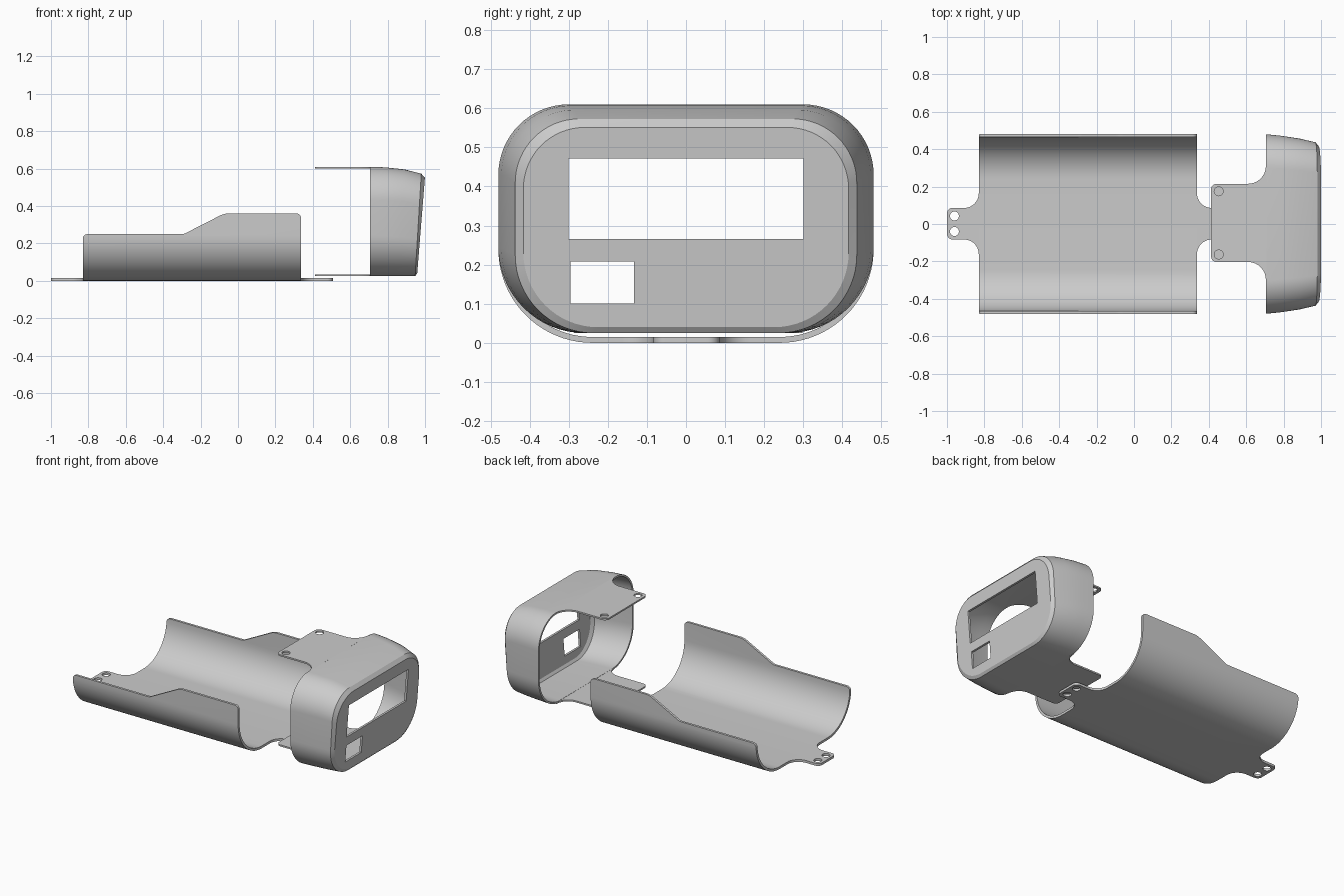
import bpy, bmesh, math
from mathutils import Vector

if "Cube" in bpy.data.objects:
    bpy.data.objects.remove(bpy.data.objects["Cube"])


def fillet(corners, n=10):
    """Turn (a, b, radius) corners into a rounded 2D outline."""
    out = []
    for i, (a, b, r) in enumerate(corners):
        p = Vector((a, b))
        if r == 0:
            out.append(p)
            continue
        u = (Vector(corners[i - 1][:2]) - p).normalized()
        v = (Vector(corners[(i + 1) % len(corners)][:2]) - p).normalized()
        th = u.angle(v)
        c = p + (u + v).normalized() * r / math.sin(th / 2)
        s, e = p + u * r / math.tan(th / 2) - c, p + v * r / math.tan(th / 2) - c
        phi = math.pi - th
        for k in range(n + 1):
            t = k / n
            out.append(c + (s * math.sin((1 - t) * phi) + e * math.sin(t * phi)) / math.sin(phi))
    return out


def loft(name, rings):
    """Capped solid through matching rings of 3D points."""
    bm = bmesh.new()
    vr = [[bm.verts.new(p) for p in ring] for ring in rings]
    n = len(vr[0])
    for r0, r1 in zip(vr, vr[1:]):
        for i in range(n):
            j = (i + 1) % n
            bm.faces.new((r0[i], r0[j], r1[j], r1[i]))
    bm.faces.new(vr[0])
    bm.faces.new(vr[-1])
    bmesh.ops.recalc_face_normals(bm, faces=bm.faces[:])
    me = bpy.data.meshes.new(name)
    bm.to_mesh(me)
    bm.free()
    ob = bpy.data.objects.new(name, me)
    bpy.context.collection.objects.link(ob)
    return ob


def select(ob):
    bpy.ops.object.select_all(action='DESELECT')
    ob.select_set(True)
    bpy.context.view_layer.objects.active = ob


def boolean(ob, cutter, op='DIFFERENCE'):
    select(ob)
    m = ob.modifiers.new("cut", 'BOOLEAN')
    m.object, m.operation, m.solver = cutter, op, 'EXACT'
    bpy.ops.object.modifier_apply(modifier=m.name)
    bpy.data.objects.remove(cutter)


def smooth(ob):
    select(ob)
    bpy.ops.object.shade_smooth_by_angle(angle=math.radians(25))


def box(name, x, y, z):
    return loft(name, [[(px, y[0], z[0]), (px, y[1], z[0]), (px, y[1], z[1]), (px, y[0], z[1])] for px in x])


def tab(name, root, tip, y0, y1, z0, z1, flare, holes):
    """Flat screw tab with flared root, rounded tip and holes."""
    d = math.copysign(0.004, tip - root)
    f = flare + 0.003
    outline = fillet([(root - d, y0 - f, 0), (root, y0 - f, 0), (root, y0, flare), (tip, y0, .03),
                      (tip, y1, .03), (root, y1, flare), (root, y1 + f, 0), (root - d, y1 + f, 0)])
    cu = bpy.data.curves.new(name, 'CURVE')
    cu.dimensions, cu.fill_mode, cu.extrude = '2D', 'BOTH', (z1 - z0) / 2
    loops = [outline]
    for hx, hy in holes:
        loops.append([(hx + .024 * math.cos(k * math.tau / 32), hy + .024 * math.sin(k * math.tau / 32))
                      for k in range(32)])
    for pts in loops:
        sp = cu.splines.new('POLY')
        sp.points.add(len(pts) - 1)
        for q, p in zip(sp.points, pts):
            q.co = (p[0], p[1], 0, 1)
        sp.use_cyclic_u = True
    ob = bpy.data.objects.new(name, cu)
    bpy.context.collection.objects.link(ob)
    ob.location.z = (z0 + z1) / 2
    select(ob)
    bpy.ops.object.convert(target='MESH')
    smooth(bpy.context.object)


# Tray: U-shaped channel trimmed to the stepped side profile
W, T, R = .48, .015, .24
section = fillet([(-W, .45, 0), (-W, 0, R), (W, 0, R), (W, .45, 0), (W - T, .45, 0),
                  (W - T, T, R - T), (-W + T, T, R - T), (-W + T, .45, 0)], 20)
tray = loft("tray", [[(x, p.x, p.y) for p in section] for x in (-.83, .337)])
side = fillet([(-.83, -.1, 0), (.337, -.1, 0), (.337, .36, .025), (-.075, .36, .1),
               (-.29, .25, .05), (-.83, .25, .025)])
boolean(tray, loft("side_trim", [[(p.x, y, p.y) for p in side] for y in (-.6, .6)]), 'INTERSECT')
smooth(tray)

# Tray screw tabs at both ends
for name, root, tip, hx in (("tray_rear_tab", -.83, -1, -.96), ("tray_front_tab", .337, .507, .467)):
    tab(name, root, tip, -.083, .086, 0, T, .078, [(hx, -.04), (hx, .043)])

# Housing: lofted hood with tilted front; (x bottom, x top, half width, bottom, top)
SECTIONS = [(.705, .705, .48, .025, .61), (.78, .785, .472, .025, .607), (.87, .89, .457, .025, .596),
            (.947, .982, .437, .025, .573), (.957, 1.004, .416, .04, .551)]


def hood_ring(s, t=0, dx=0):
    xb, xt, w, z0, z1 = s
    k = w / .48
    w, z0, z1 = w - t, z0 + t, z1 - t
    rt, rb = .18 * k - t, .22 * k - t
    pts = fillet([(-w, z0, rb), (w, z0, rb), (w, z1, rt), (-w, z1, rt)], 16)
    return [(xb + (xt - xb) * (p.y - .025) / .585 + dx, p.x, p.y) for p in pts]


housing = loft("housing", [hood_ring(s) for s in SECTIONS])
boolean(housing, loft("hollow", [hood_ring(s, .011, -.014) for s in SECTIONS]))

# Display window and small port in the front
boolean(housing, box("window_cut", (.9, 1.1), (-.3, .3), (.265, .472)))
boolean(housing, box("port_cut", (.9, 1.1), (-.295, -.133), (.1, .208)))
smooth(housing)

# Housing mounting tabs, top and bottom
tab("housing_top_tab", .705, .412, -.203, .215, .6, .61, .095, [(.453, .175), (.453, -.163)])
tab("housing_bottom_tab", .705, .412, -.203, .215, .025, .035, .08, [(.467, -.04), (.467, .043)])
